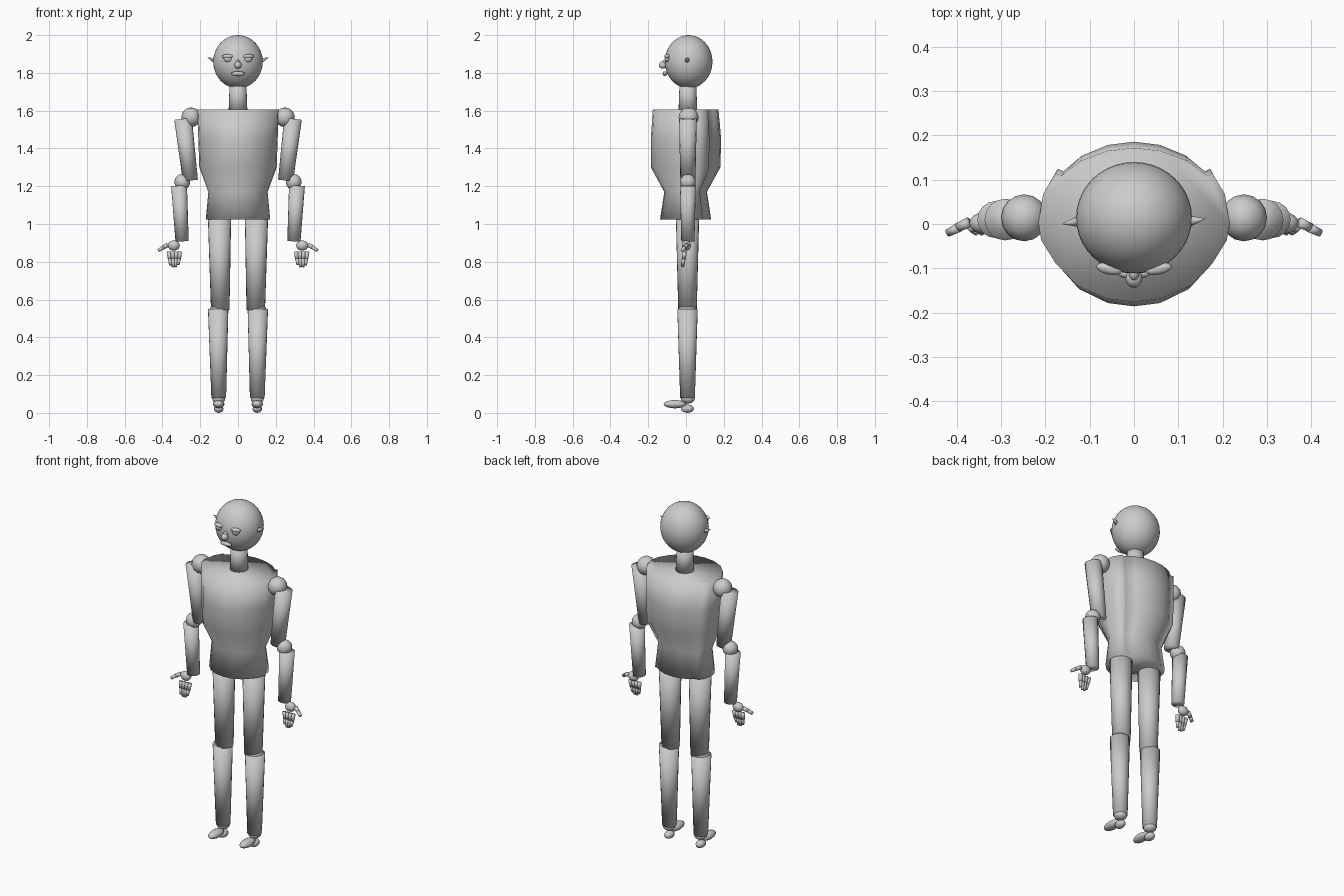
import bpy, bmesh, math
from mathutils import Vector, Matrix

if "Cube" in bpy.data.objects:
    bpy.data.objects.remove(bpy.data.objects["Cube"])

grey = bpy.data.materials.new("plain grey")
grey.diffuse_color = (0.6, 0.6, 0.6, 1)
grey.use_nodes = True
grey.node_tree.nodes["Principled BSDF"].inputs["Base Color"].default_value = grey.diffuse_color


def finish(bm, name):
    bmesh.ops.recalc_face_normals(bm, faces=bm.faces)
    for f in bm.faces:
        f.smooth = True
    me = bpy.data.meshes.new(name)
    bm.to_mesh(me)
    bm.free()
    me.materials.append(grey)
    ob = bpy.data.objects.new(name, me)
    bpy.context.collection.objects.link(ob)
    return ob


def ball(name, loc, size, seg=16, rot=None):
    """Ellipsoid with the given half sizes."""
    m = Matrix.Translation(loc)
    if rot:
        m = m @ Matrix.Rotation(rot[0], 4, rot[1])
    bm = bmesh.new()
    bmesh.ops.create_uvsphere(bm, u_segments=seg, v_segments=max(8, seg // 2), radius=1,
                              matrix=m @ Matrix.Diagonal((*size, 1)))
    return finish(bm, name)


def limb(name, a, b, ra, rb, seg=16):
    """Tapered cylinder from point a to point b."""
    a, b = Vector(a), Vector(b)
    d = b - a
    m = Matrix.Translation((a + b) / 2) @ d.to_track_quat('Z', 'Y').to_matrix().to_4x4()
    bm = bmesh.new()
    bmesh.ops.create_cone(bm, cap_ends=True, segments=seg, radius1=ra, radius2=rb,
                          depth=d.length, matrix=m)
    return finish(bm, name)


# Torso: half outline from front to back, with a small armhole ridge behind
half = [(0, -1), (.28, -.96), (.59, -.79), (.82, -.5), (.97, -.2), (1, .02),
        (.95, .4), (.82, .67), (.76, .64), (.56, .83), (.28, .96), (0, 1)]
outline = half + [(-x, y) for x, y in half[-2:0:-1]]
# height, half width, half depth, centre y
levels = [(1.025, .17, .135, -.002), (1.17, .157, .113, -.002), (1.30, .205, .184, -.002),
          (1.45, .210, .186, 0), (1.605, .216, .174, -.002)]
bm = bmesh.new()
rings = [[bm.verts.new((x * w, y * d + c, z)) for x, y in outline] for z, w, d, c in levels]
n = len(outline)
for lo, hi in zip(rings, rings[1:]):
    for i in range(n):
        j = (i + 1) % n
        bm.faces.new((lo[i], lo[j], hi[j], hi[i]))
bm.faces.new(rings[0])
bm.faces.new(rings[-1])
finish(bm, "torso")

# Head, neck and central face parts
limb("neck", (0, .01, 1.59), (0, .01, 1.75), .05, .044, 20)
ball("head", (0, .014, 1.859), (.131, .126, .141), 40)
ball("nose_tip", (0, -.123, 1.841), (.019, .021, .019))
ball("nose_bridge", (0, -.113, 1.85), (.012, .016, .02))
ball("mouth", (0, -.112, 1.796), (.037, .012, .012))

for s, side in ((-1, "left"), (1, "right")):
    def P(x, y, z):
        return (s * x, y, z)

    # Eyes and ears
    ball(side + "_eye", P(.053, -.099, 1.876), (.023, .014, .02))
    ball(side + "_eyelid", P(.056, -.101, 1.888), (.03, .013, .011), rot=(s * .2, 'Z'))
    limb(side + "_ear", P(.122, .006, 1.865), P(.161, .006 + s * .006, 1.881), .014, .0005, 12)

    # Arm
    ball(side + "_shoulder", P(.248, .014, 1.565), (.052, .053, .052))
    limb(side + "_upper_arm", P(.291, .01, 1.557), P(.252, .01, 1.23), .047, .04)
    ball(side + "_elbow", P(.295, .01, 1.222), (.042, .042, .042))
    limb(side + "_forearm", P(.312, .01, 1.203), P(.296, .01, .908), .042, .035)

    # Hand: palm, two-part thumb, four fingers
    ball(side + "_palm", P(.34, .002, .886), (.032, .024, .027))
    limb(side + "_thumb_base", P(.373, .004, .889), P(.398, -.008, .875), .012, .011, 10)
    limb(side + "_thumb_tip", P(.396, -.008, .877), P(.42, -.02, .86), .011, .009, 10)
    for k, tip in enumerate((.785, .772, .772, .782)):
        x = .307 + k * .02
        x2 = .337 + (x - .337) * .65
        mid = .815
        limb(f"{side}_finger_{k}_base", P(x, -.006, .853), P((x + x2) / 2, -.012, mid), .011, .01, 10)
        limb(f"{side}_finger_{k}_tip", P((x + x2) / 2, -.012, mid), P(x2, -.018, tip), .01, .008, 10)

    # Leg
    limb(side + "_thigh", P(.098, .008, 1.05), P(.094, .008, .545), .062, .049, 20)
    ball(side + "_knee", P(.1, .008, .55), (.05, .05, .025))
    limb(side + "_shin", P(.105, .008, .55), P(.102, .008, .08), .054, .039, 20)

    # Foot
    ball(side + "_ankle", P(.102, .01, .075), (.035, .036, .026))
    ball(side + "_heel", P(.102, .008, .022), (.025, .034, .022))
    ball(side + "_forefoot", P(.102, -.058, .046), (.03, .061, .022))
